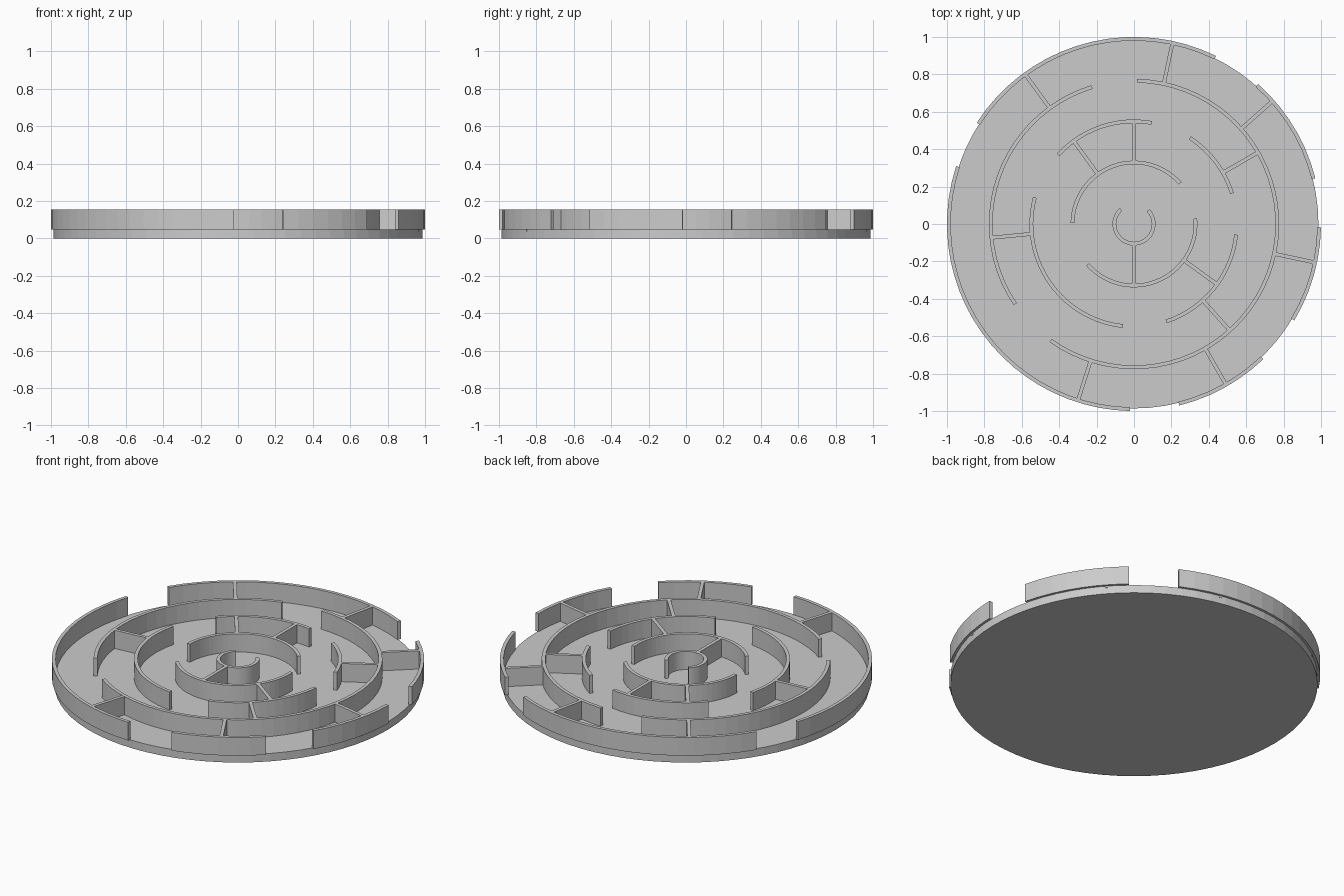
import bpy, bmesh
from math import radians, cos, sin, ceil

cube = bpy.data.objects.get("Cube")
if cube:
    bpy.data.objects.remove(cube, do_unlink=True)

grey = bpy.data.materials.new("light_grey")
grey.use_nodes = True
colour = (0.6, 0.6, 0.6, 1)
grey.diffuse_color = colour
grey.node_tree.nodes["Principled BSDF"].inputs["Base Color"].default_value = colour

FLOOR, TOP, WALL = 0.047, 0.155, 0.02
STEP = 5  # degrees per wall facet


def finish(name, bm):
    bmesh.ops.recalc_face_normals(bm, faces=bm.faces)
    mesh = bpy.data.meshes.new(name)
    bm.to_mesh(mesh)
    bm.free()
    mesh.materials.append(grey)
    obj = bpy.data.objects.new(name, mesh)
    bpy.context.collection.objects.link(obj)


def polar(bm, r, deg, z):
    a = radians(deg)
    return bm.verts.new((r * cos(a), r * sin(a), z))


def arc_wall(bm, outer, start, end):
    """Sweep a rectangular section around the centre."""
    inner = outer - WALL
    n = ceil((end - start) / STEP)
    section = [(inner, FLOOR), (outer, FLOOR), (outer, TOP), (inner, TOP)]
    loops = [[polar(bm, r, start + (end - start) * i / n, z) for r, z in section]
             for i in range(n + 1)]
    for a, b in zip(loops, loops[1:]):
        for k in range(4):
            j = (k + 1) % 4
            bm.faces.new((a[k], a[j], b[j], b[k]))
    bm.faces.new(loops[0])
    bm.faces.new(loops[-1])


def spoke(bm, r0, r1, deg):
    """Straight radial wall between two rings."""
    a = radians(deg)
    c, s, h = cos(a), sin(a), WALL / 2
    quad = [bm.verts.new((r * c - t * s, r * s + t * c, FLOOR - 0.01))
            for r, t in ((r0, -h), (r1, -h), (r1, h), (r0, h))]
    face = bm.faces.new(quad)
    top = bmesh.ops.extrude_face_region(bm, geom=[face])["geom"]
    bmesh.ops.translate(bm, vec=(0, 0, TOP - FLOOR + 0.01),
                        verts=[v for v in top if isinstance(v, bmesh.types.BMVert)])


# Round base plate
bm = bmesh.new()
bmesh.ops.create_cone(bm, cap_ends=True, segments=72, radius1=0.986, radius2=0.986,
                      depth=FLOOR)
bmesh.ops.translate(bm, vec=(0, 0, FLOOR / 2), verts=bm.verts)
finish("base_plate", bm)

# Ring walls: outer radius and the arcs left between the openings
rings = {
    "outer_ring": (1.0, [(-76, -46.3), (-31, -1), (14.2, 48.4), (64, 147.2), (162, 268.8)]),
    "second_ring": (0.776, [(-125.6, 88.8), (107, 214)]),
    "third_ring": (0.559, [(80, 137.6), (17.3, 57), (-71.7, -6), (165, 263.8)]),
    "fourth_ring": (0.339, [(41.4, 179), (-139, 5)]),
    "centre_ring": (0.115, [(132, 404)]),
}
for name, (radius, arcs) in rings.items():
    bm = bmesh.new()
    for start, end in arcs:
        arc_wall(bm, radius, start, end)
    finish(name, bm)

# Radial dividers between neighbouring rings
dividers = {
    "outer_dividers": (0.766, 0.987, (78, 126, 41.6, -12, -60.2, -107.6)),
    "second_dividers": (0.549, 0.766, (30, 185.5, -48)),
    "third_dividers": (0.33, 0.549, (90, 126, -36)),
    "centre_divider": (0.105, 0.33, (-90,)),
}
for name, (r0, r1, angles) in dividers.items():
    bm = bmesh.new()
    for angle in angles:
        spoke(bm, r0, r1, angle)
    finish(name, bm)
